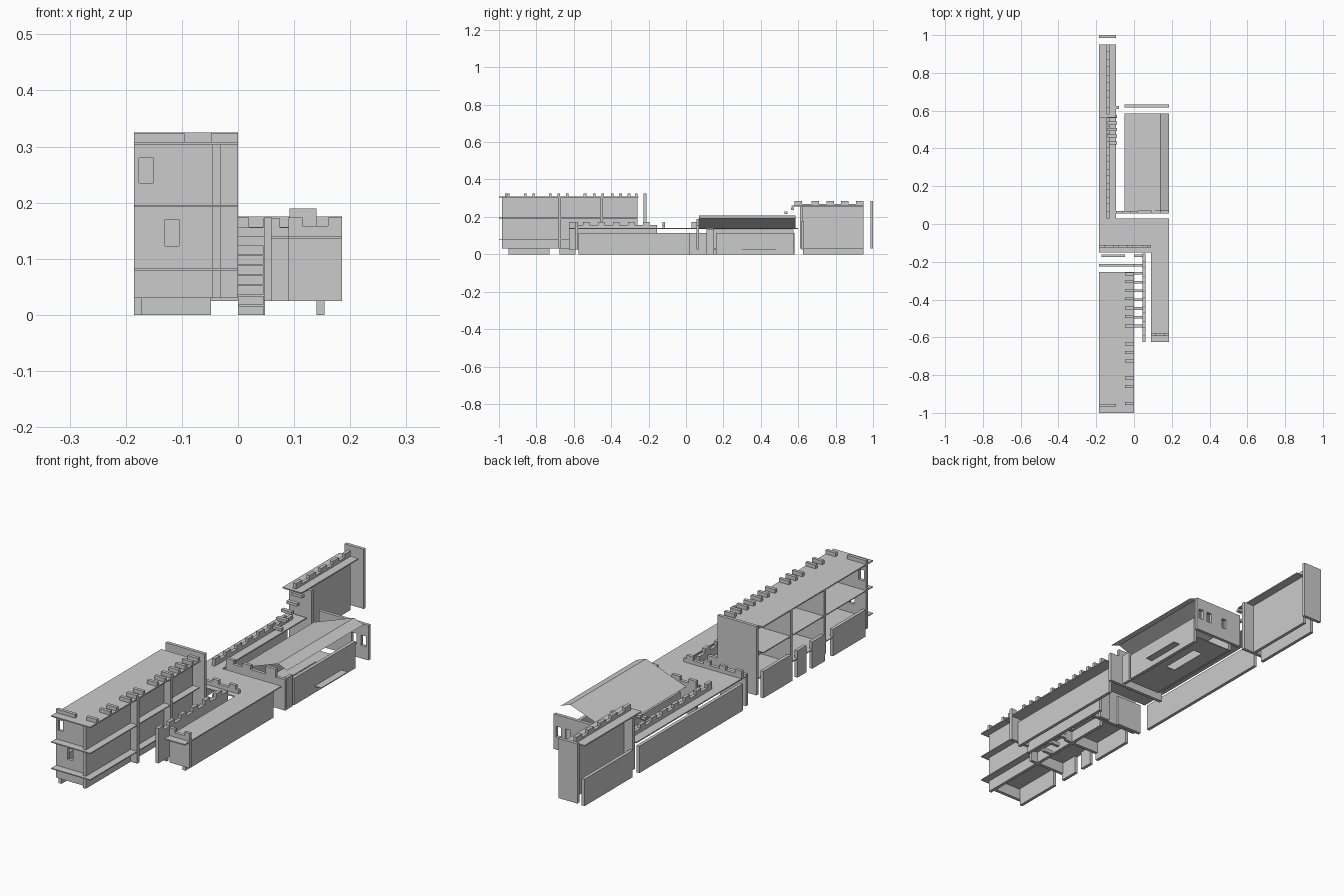
import bpy, bmesh


def boxes(name, items):
    """One object made of boxes given as (x0, x1, y0, y1, z0, z1)."""
    bm = bmesh.new()
    for x0, x1, y0, y1, z0, z1 in items:
        r = bmesh.ops.create_cube(bm, size=1)
        for v in r['verts']:
            v.co = ((x0 + x1) / 2 + v.co.x * (x1 - x0),
                    (y0 + y1) / 2 + v.co.y * (y1 - y0),
                    (z0 + z1) / 2 + v.co.z * (z1 - z0))
    me = bpy.data.meshes.new(name)
    bm.to_mesh(me)
    bm.free()
    ob = bpy.data.objects.new(name, me)
    bpy.context.collection.objects.link(ob)
    return ob


def cut(ob, holes):
    """Cut window openings out of a wall."""
    c = boxes(ob.name + "_cutter", holes)
    c.hide_render = True
    c.hide_viewport = False
    c.display_type = 'WIRE'
    m = ob.modifiers.new("openings", 'BOOLEAN')
    m.operation = 'DIFFERENCE'
    m.solver = 'EXACT'
    m.object = c


T = 0.014   # wall thickness
S = 0.004   # slab thickness
L, R = -0.185, 0.185

# ---- Tall front block ----
for label, z in (("lower", 0.079), ("upper", 0.192)):
    boxes(f"block_{label}_floor", [(L, 0, -1, -0.26, z, z + S)])
boxes("block_roof", [(L, 0, -1, -0.255, 0.303, 0.308)])
front = boxes("block_front_wall", [(L, -0.045, -0.967, -0.953, 0.03, 0.303)])
cut(front, [(-0.176, -0.151, -1, -0.9, 0.235, 0.28),
            (-0.13, -0.105, -1, -0.9, 0.123, 0.17)])
boxes("block_long_wall", [(-0.045, -0.031, -0.985, -0.26, 0.03, 0.303)])
boxes("block_partitions", [(L, 0, y - T / 2, y + T / 2, 0.03, 0.303)
                           for y in (-0.675, -0.45)])
boxes("block_end_wall", [(L, 0, -0.226, -0.212, 0.03, 0.325),
                         (0, 0.05, -0.226, -0.212, 0.03, 0.14)])
boxes("block_merlons", [(-0.048, 0, y - 0.007, y + 0.007, 0.308, 0.324)
                        for y in (-0.95, -0.86, -0.815, -0.725, -0.68, -0.635,
                                  -0.54, -0.49, -0.445, -0.395, -0.35, -0.305, -0.265)])
boxes("block_front_merlon", [(L, -0.095, -0.967, -0.953, 0.308, 0.324)])

# ---- Low base panels on the left side ----
boxes("left_base_panels", [(L, L + T, a, b, 0, 0.115) for a, b in
                           ((-0.95, -0.73), (-0.675, -0.59), (-0.55, -0.49),
                            (-0.455, -0.26), (-0.12, 0.58), (0.625, 0.95))])

# ---- Stair between block and wing ----
boxes("courtyard_steps", [(0, 0.045, y - 0.007, y + 0.007, z, z + 0.016)
                          for y, z in ((-0.54 + 0.0465 * i, 0.018 * i) for i in range(7))])

# ---- Cross wall with gate gap under the deck ----
boxes("gate_wall", [(L + T, -0.048, -0.175, -0.161, 0, 0.135),
                    (0, 0.048, -0.175, -0.161, 0, 0.135)])

# ---- Central deck and right wing deck ----
boxes("deck", [(L, R, -0.15, 0.03, 0.135, 0.14)])
boxes("wing_deck", [(0.09, R, -0.625, -0.15, 0.135, 0.14)])
boxes("deck_parapet", [(L, 0.09, -0.125, -0.111, 0.14, 0.156)] +
      [(x, x + 0.03, -0.125, -0.111, 0.156, 0.172) for x in (L, -0.11, -0.035, 0.045)])

# ---- Right wing walls ----
boxes("wing_inner_wall", [(0.046, 0.06, -0.625, -0.155, 0.025, 0.156)] +
      [(0.046, 0.06, y, y + 0.035, 0.156, 0.174)
       for y in (-0.625, -0.55, -0.47, -0.39, -0.31, -0.23)])
boxes("wing_front_wall", [(0.09, R, -0.592, -0.578, 0.025, 0.135)])
boxes("wing_front_parapet", [(0.09, R, -0.592, -0.578, 0.14, 0.158),
                             (0.09, 0.115, -0.592, -0.578, 0.158, 0.174),
                             (0.16, R, -0.592, -0.578, 0.158, 0.174)])
boxes("wing_outer_wall", [(0.14, 0.154, -0.575, 0.02, 0, 0.115)])

# ---- Gabled building ----
boxes("hall_front_wall", [(-0.095, R, 0.055, 0.069, 0.025, 0.157),
                          (-0.095, -0.06, 0.055, 0.069, 0.157, 0.174),
                          (-0.02, 0.02, 0.055, 0.069, 0.157, 0.174),
                          (0.092, 0.14, 0.055, 0.069, 0.157, 0.19)])
boxes("hall_outer_wall", [(0.14, 0.154, 0.16, 0.575, 0, 0.115),
                          (0.14, 0.154, 0.11, 0.15, 0, 0.135)])
boxes("hall_inner_wall", [(-0.05, -0.036, 0.11, 0.575, 0.03, 0.133)])
back = boxes("hall_back_wall", [(-0.05, R, 0.618, 0.632, 0.025, 0.175)])
cut(back, [(x, x + 0.024, 0.6, 0.65, 0.08, 0.125) for x in (0.025, 0.105, 0.15)])
boxes("hall_floor", [(-0.036, 0.03, 0.11, 0.575, 0.026, 0.03),
                     (0.075, 0.14, 0.11, 0.575, 0.026, 0.03),
                     (0.03, 0.075, 0.11, 0.3, 0.026, 0.03),
                     (0.03, 0.075, 0.48, 0.575, 0.026, 0.03)])
boxes("hall_sill", [(0.154, R, 0.3, 0.48, 0.026, 0.029)])

# Thin roof sheet with an off-centre ridge
prof = [(-0.05, 0.139), (0.14, 0.208), (R, 0.191)]
me = bpy.data.meshes.new("hall_roof")
me.from_pydata([(x, y, z) for y in (0.07, 0.585) for x, z in prof], [],
               [(0, 1, 4, 3), (1, 2, 5, 4)])
bpy.context.collection.objects.link(bpy.data.objects.new("hall_roof", me))

# ---- Left rear walkway ----
boxes("walkway_deck", [(L, -0.095, 0.03, 0.6, 0.135, 0.14)])
boxes("walkway_parapet", [(-0.145, -0.131, 0.03, 0.56, 0.14, 0.156)] +
      [(-0.145, -0.131, 0.03 + 0.075 * i, 0.065 + 0.075 * i, 0.156, 0.172)
       for i in range(7)])
boxes("tower_steps", [(-0.14, -0.09, y - 0.008, y + 0.008, z, z + 0.012)
                      for y, z in ((0.43 + 0.035 * i, 0.15 + 0.022 * i) for i in range(5))])

# ---- Rear tower ----
boxes("tower_long_wall", [(-0.145, -0.131, 0.625, 0.95, 0.03, 0.255)])
boxes("tower_near_wall", [(L, -0.08, 0.61, 0.625, 0.03, 0.255)])
boxes("tower_roof", [(L, -0.095, 0.565, 0.95, 0.255, 0.26)])
boxes("tower_merlons", [(-0.145, -0.131, 0.58, 0.95, 0.26, 0.269)] +
      [(-0.145, -0.131, y, y + 0.04, 0.269, 0.284) for y in (0.58, 0.67, 0.75, 0.83, 0.91)])
boxes("tower_end_wall", [(L, -0.095, 0.986, 1.0, 0.03, 0.285)])
